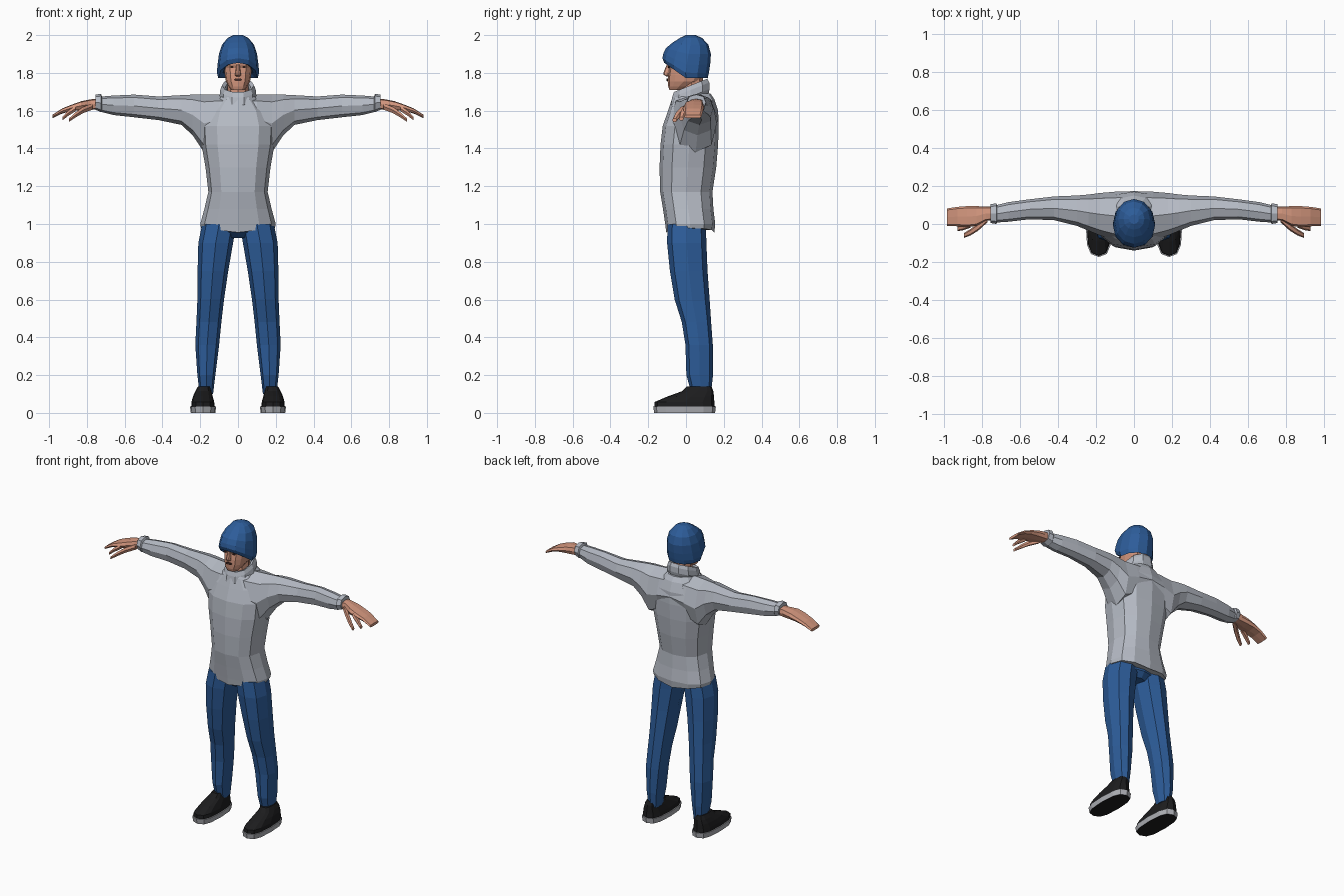
import bpy, bmesh, math


def material(name, rgb):
    m = bpy.data.materials.new(name)
    m.diffuse_color = (*rgb, 1)
    return m


BLUE = material("denim_blue", (0.026, 0.108, 0.32))
GREY = material("wool_grey", (0.46, 0.49, 0.55))
SKIN = material("skin", (0.66, 0.31, 0.21))
BLACK = material("shoe_black", (0.012, 0.012, 0.013))
SOLE = material("sole_grey", (0.42, 0.43, 0.46))
DARK = material("mouth_dark", (0.06, 0.025, 0.02))


def loft(name, rings, mats, axis="z", n=8, p=2.4, sign=1, bend=None, rule=None):
    """Skin rings (t, a0, a1, b0, b1) along an axis; a and b are the other two axes in order."""
    bm = bmesh.new()
    loops = []
    for t, a0, a1, b0, b1 in rings:
        loop = []
        for i in range(n):
            w = 2 * math.pi * i / n
            c, s = math.cos(w), math.sin(w)
            u = math.copysign(abs(c) ** (2 / p), c) if abs(c) > 1e-6 else 0
            v = math.copysign(abs(s) ** (2 / p), s) if abs(s) > 1e-6 else 0
            a, b = (a0 + a1) / 2 + u * (a1 - a0) / 2, (b0 + b1) / 2 + v * (b1 - b0) / 2
            co = {"x": (t, a, b), "y": (a, t, b), "z": (a, b, t)}[axis]
            if bend:
                co = bend(*co)
            loop.append(bm.verts.new((co[0] * sign, co[1], co[2])))
        loops.append(loop)
    for lo, hi in zip(loops, loops[1:]):
        for i in range(n):
            j = (i + 1) % n
            bm.faces.new((lo[i], lo[j], hi[j], hi[i]))
    bm.faces.new(loops[0])
    bm.faces.new(loops[-1])
    bmesh.ops.recalc_face_normals(bm, faces=bm.faces)
    if rule:
        for f in bm.faces:
            f.material_index = rule(f)
    me = bpy.data.meshes.new(name)
    bm.to_mesh(me)
    bm.free()
    for m in mats:
        me.materials.append(m)
    ob = bpy.data.objects.new(name, me)
    bpy.context.collection.objects.link(ob)
    return ob


def sym(rows):
    """Rings centred on x: (z, half width, y0, y1)."""
    return [(z, -h, h, y0, y1) for z, h, y0, y1 in rows]


# sweater body
body = loft("sweater", sym([
    (0.955, 0.195, -0.105, 0.150), (1.00, 0.200, -0.110, 0.155),
    (1.08, 0.178, -0.122, 0.145), (1.17, 0.157, -0.137, 0.140),
    (1.30, 0.172, -0.140, 0.160), (1.42, 0.193, -0.135, 0.170),
    (1.52, 0.198, -0.123, 0.173), (1.60, 0.170, -0.095, 0.170),
    (1.66, 0.110, -0.075, 0.150), (1.69, 0.080, -0.060, 0.130)]), [GREY], n=12,
    bend=lambda x, y, z: (x, y, z + 0.12 * abs(x) if z < 0.98 else z))

# sleeves, one shape across the shoulders, merged into the body
half = [(0.10, -0.085, 0.170, 1.42, 1.685), (0.18, -0.060, 0.163, 1.38, 1.685),
        (0.24, -0.035, 0.155, 1.47, 1.685), (0.30, -0.010, 0.150, 1.525, 1.682),
        (0.42, 0.020, 0.145, 1.55, 1.675), (0.55, 0.025, 0.130, 1.565, 1.685),
        (0.66, 0.012, 0.115, 1.577, 1.680), (0.72, 0.008, 0.100, 1.592, 1.675),
        (0.725, 0.000, 0.108, 1.592, 1.689), (0.755, 0.005, 0.105, 1.605, 1.685)]
arms = loft("sleeves", [(-r[0], *r[1:]) for r in reversed(half)] +
            [(0, -0.09, 0.173, 1.45, 1.685)] + half, [GREY], axis="x")
mod = body.modifiers.new("merge", "BOOLEAN")
mod.operation, mod.solver, mod.object = "UNION", "EXACT", arms
bpy.context.view_layer.objects.active = body
bpy.ops.object.modifier_apply(modifier=mod.name)
bpy.data.objects.remove(arms)

# rolled collar, higher at the back
loft("collar", sym([
    (1.645, 0.085, -0.080, 0.125), (1.665, 0.098, -0.085, 0.130),
    (1.700, 0.094, -0.078, 0.128), (1.724, 0.085, -0.068, 0.118),
    (1.715, 0.068, -0.050, 0.100), (1.670, 0.062, -0.045, 0.095)]), [GREY], n=10, p=2.1,
    bend=lambda x, y, z: (x, y, z + 0.4 * y))

# neck, head and nose
loft("neck", sym([(1.62, 0.055, -0.03, 0.09), (1.82, 0.055, -0.03, 0.09)]), [SKIN], p=2)
loft("head", sym([
    (1.710, 0.036, -0.088, -0.02), (1.728, 0.050, -0.094, 0.02),
    (1.755, 0.064, -0.097, 0.075), (1.790, 0.070, -0.096, 0.095),
    (1.825, 0.073, -0.090, 0.100), (1.845, 0.075, -0.098, 0.100),
    (1.900, 0.070, -0.085, 0.095)]), [SKIN], n=12, p=2.5)
loft("nose", sym([
    (1.782, 0.010, -0.105, -0.08), (1.790, 0.017, -0.118, -0.08),
    (1.803, 0.014, -0.119, -0.08), (1.848, 0.008, -0.100, -0.08)]), [SKIN], n=8, p=2)

# mouth and eyes as thin plates
loft("mouth", [(-0.102, -0.022, 0.022, 1.757, 1.771), (-0.094, -0.022, 0.022, 1.757, 1.771)],
     [DARK], axis="y")

# knitted hat, front edge lifted above the brow
loft("hat", sym([
    (1.800, 0.080, -0.090, 0.100), (1.772, 0.104, -0.115, 0.115),
    (1.800, 0.112, -0.125, 0.121), (1.845, 0.108, -0.120, 0.128),
    (1.900, 0.101, -0.105, 0.132), (1.950, 0.084, -0.070, 0.118),
    (1.985, 0.055, -0.030, 0.085), (2.000, 0.025, 0.000, 0.050)]), [BLUE], n=12, p=2.1,
    bend=lambda x, y, z: (x, y, z + max(0, -y) * 3.1 * (2.0 - z)))

# trouser seat
loft("trouser_seat", sym([
    (0.925, 0.06, -0.05, 0.07), (0.96, 0.17, -0.09, 0.10), (1.03, 0.17, -0.09, 0.11)]), [BLUE])

for side, s in (("right", -1), ("left", 1)):
    # trouser leg
    loft(side + "_trouser_leg", [
        (0.10, 0.132, 0.203, 0.030, 0.132), (0.20, 0.120, 0.215, 0.002, 0.143),
        (0.36, 0.100, 0.226, -0.003, 0.142), (0.48, 0.088, 0.220, -0.022, 0.133),
        (0.60, 0.074, 0.215, -0.060, 0.125), (0.75, 0.052, 0.214, -0.085, 0.114),
        (0.90, 0.026, 0.210, -0.100, 0.108), (1.00, 0.010, 0.190, -0.098, 0.105)],
        [BLUE], sign=s)
    # shoe upper and sole
    loft(side + "_shoe", [
        (0.028, 0.122, 0.248, -0.168, 0.153), (0.058, 0.126, 0.246, -0.166, 0.150),
        (0.088, 0.134, 0.238, -0.095, 0.148), (0.115, 0.140, 0.226, -0.020, 0.145),
        (0.140, 0.146, 0.212, 0.005, 0.135)], [BLACK], n=12, p=2.8, sign=s)
    loft(side + "_sole", [
        (0.0, 0.120, 0.250, -0.168, 0.154), (0.034, 0.116, 0.254, -0.174, 0.158)],
        [SOLE, BLACK], n=12, p=2.8, sign=s, rule=lambda f: int(f.normal.z < -0.9))
    # hand with thumb and a curled finger
    loft(side + "_hand", [
        (0.72, 0.020, 0.090, 1.610, 1.665), (0.78, 0.018, 0.092, 1.605, 1.660),
        (0.83, -0.010, 0.094, 1.602, 1.650), (0.88, -0.016, 0.094, 1.598, 1.632),
        (0.93, -0.012, 0.090, 1.585, 1.612), (0.983, -0.010, 0.082, 1.560, 1.578)],
        [SKIN], axis="x", p=3.5, sign=s)
    loft(side + "_thumb", [
        (0.77, 0.010, 0.050, 1.603, 1.642), (0.82, -0.035, 0.004, 1.585, 1.622),
        (0.86, -0.060, -0.026, 1.562, 1.593), (0.895, -0.073, -0.048, 1.540, 1.560)],
        [SKIN], axis="x", n=6, sign=s)
    loft(side + "_curled_finger", [
        (0.86, -0.020, 0.015, 1.595, 1.627), (0.90, -0.033, 0.000, 1.570, 1.602),
        (0.93, -0.038, -0.012, 1.547, 1.567)], [SKIN], axis="x", n=6, sign=s)
    # eye
    loft(side + "_eye", [(-0.096, 0.022, 0.042, 1.826, 1.836), (-0.087, 0.022, 0.042, 1.826, 1.836)],
         [DARK], axis="y", n=6, sign=s)
